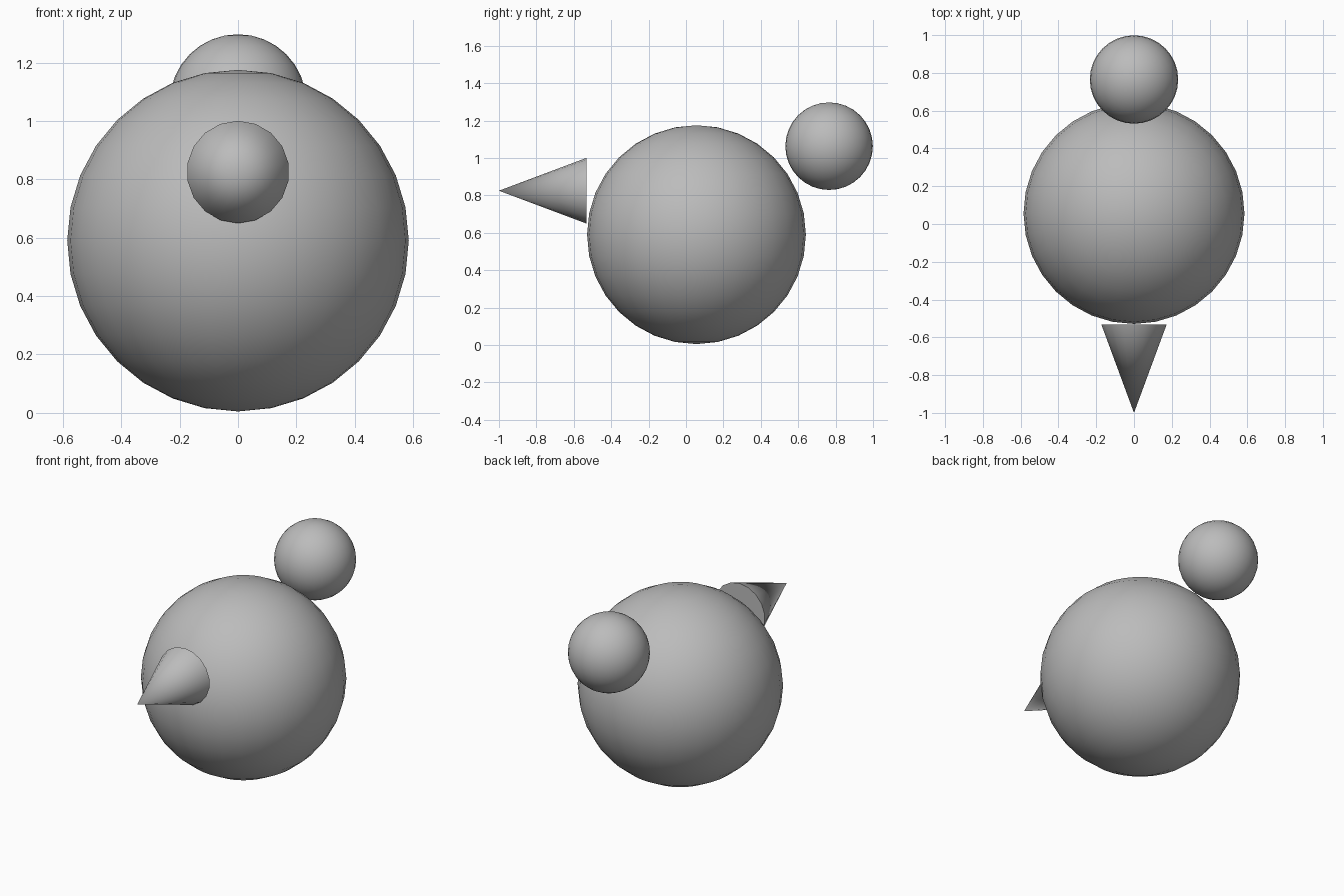
import bpy
import math

if "Cube" in bpy.data.objects:
    bpy.data.objects.remove(bpy.data.objects["Cube"], do_unlink=True)

# Single plain grey
grey = bpy.data.materials.new("plain_grey")
grey.use_nodes = True
GREY = (0.5, 0.5, 0.5, 1)
grey.diffuse_color = GREY
grey.node_tree.nodes["Principled BSDF"].inputs["Base Color"].default_value = GREY

UNIT = 0.234  # radius of the small ball


def finish(name, angle):
    part = bpy.context.object
    part.name = name
    part.data.materials.append(grey)
    bpy.ops.object.shade_smooth_by_angle(angle=math.radians(angle))


def ball(name, radius, location):
    bpy.ops.mesh.primitive_uv_sphere_add(segments=32, ring_count=16, radius=radius, location=location)
    finish(name, 40)


# Large body and small ball resting at its upper back
ball("body", 2.5 * UNIT, (0, 0.056, 0.59))
ball("tail_ball", UNIT, (0, 0.765, 1.063))

# Cone pointing forward from the front of the body
bpy.ops.mesh.primitive_cone_add(vertices=18, radius1=0.75 * UNIT, radius2=0, depth=2 * UNIT,
                                location=(0, -0.766, 0.825), rotation=(math.pi / 2, 0, 0))
finish("nose_cone", 40)
